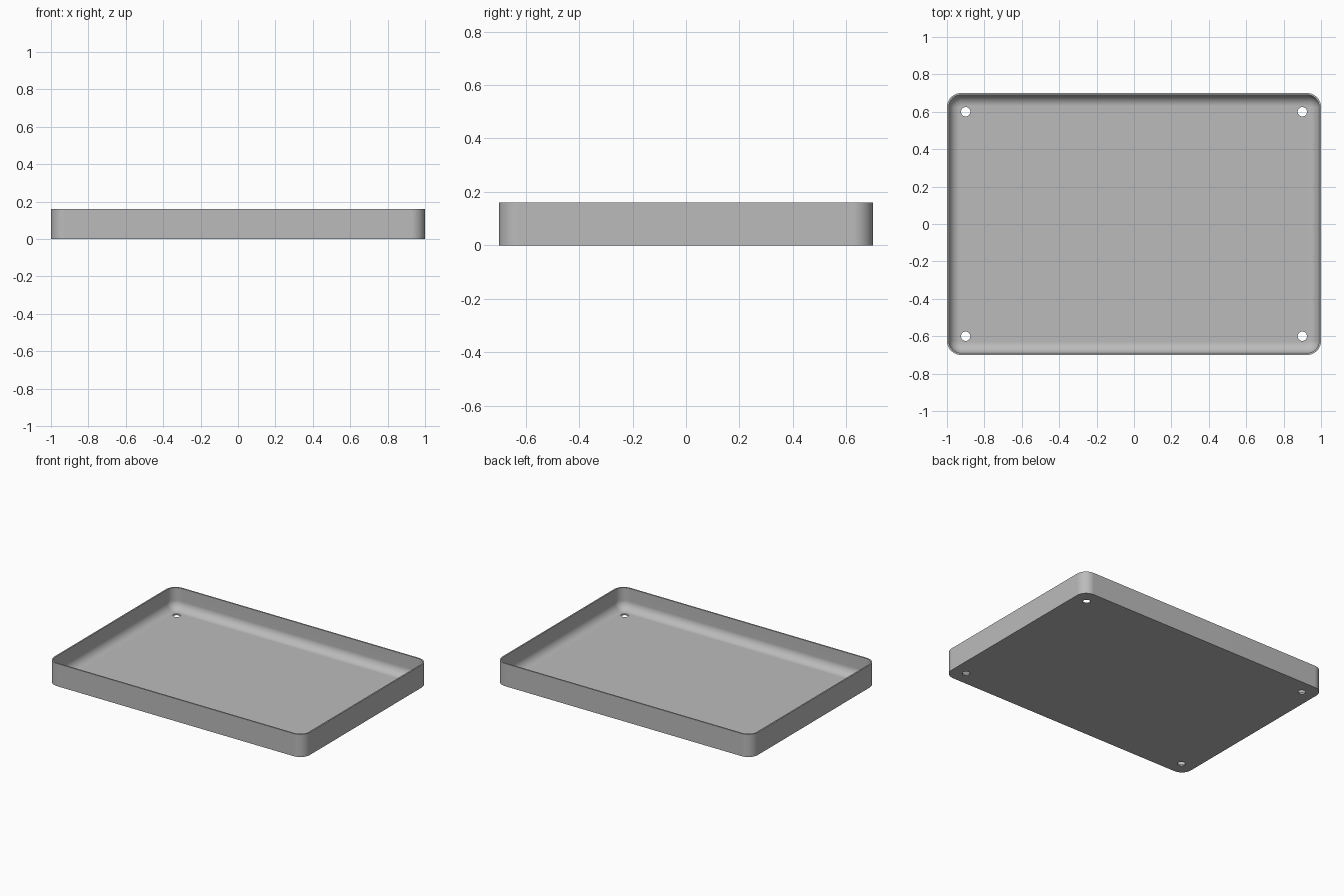
import bpy, bmesh
from math import sin, cos, pi

HALF_X, HALF_Y, HEIGHT = 1.0, 0.7, 0.16
CORNER, WALL, FILLET = 0.075, 0.01, 0.06
STEPS = 10

cube = bpy.data.objects.get("Cube")
if cube:
    bpy.data.objects.remove(cube, do_unlink=True)

grey = bpy.data.materials.new("plain grey")
grey.use_nodes = True
colour = (0.5, 0.5, 0.5, 1)
grey.diffuse_color = colour
grey.node_tree.nodes["Principled BSDF"].inputs["Base Color"].default_value = colour


def ring(bm, inset, z):
    """Rounded rectangle of vertices, moved inward by inset."""
    r = CORNER - inset
    verts = []
    for k, (sx, sy) in enumerate([(1, 1), (-1, 1), (-1, -1), (1, -1)]):
        for i in range(STEPS + 1):
            a = (k + i / STEPS) * pi / 2
            x = sx * (HALF_X - CORNER) + r * cos(a)
            y = sy * (HALF_Y - CORNER) + r * sin(a)
            verts.append(bm.verts.new((x, y, z)))
    return verts


# Tray shell: outer wall, rim, inner wall, rounded inner edge, floor
profile = [(0, 0), (0, HEIGHT), (WALL, HEIGHT)]
for i in range(STEPS + 1):
    a = i / STEPS * pi / 2
    profile.append((WALL + FILLET * (1 - cos(a)), WALL + FILLET * (1 - sin(a))))

bm = bmesh.new()
rings = [ring(bm, inset, z) for inset, z in profile]
for low, high in zip(rings, rings[1:]):
    for i in range(len(low)):
        j = (i + 1) % len(low)
        bm.faces.new((low[i], low[j], high[j], high[i]))
bm.faces.new(rings[0][::-1])
bm.faces.new(rings[-1])
bmesh.ops.recalc_face_normals(bm, faces=bm.faces)
mesh = bpy.data.meshes.new("tray")
bm.to_mesh(mesh)
bm.free()
tray = bpy.data.objects.new("tray", mesh)
bpy.context.collection.objects.link(tray)
mesh.materials.append(grey)

# Four screw holes through the floor
for sx in (-1, 1):
    for sy in (-1, 1):
        bpy.ops.mesh.primitive_cylinder_add(vertices=32, radius=0.025, depth=0.1,
                                            location=(sx * 0.9, sy * 0.6, 0))
        cutter = bpy.context.object
        cutter.name = "hole_cutter"
        cutter.hide_render = True
        cutter.data.materials.append(grey)
        bpy.ops.object.select_all(action="DESELECT")
        tray.select_set(True)
        bpy.context.view_layer.objects.active = tray
        cut = tray.modifiers.new("hole", "BOOLEAN")
        cut.operation = "DIFFERENCE"
        cut.solver = "EXACT"
        cut.object = cutter
        bpy.ops.object.modifier_apply(modifier=cut.name)
        bpy.data.objects.remove(cutter, do_unlink=True)

# Smooth the rounded surfaces, keep the rim and base edges crisp
bpy.ops.object.shade_smooth_by_angle(angle=pi / 6)
weighted = tray.modifiers.new("weighted_normals", "WEIGHTED_NORMAL")
weighted.keep_sharp = True
